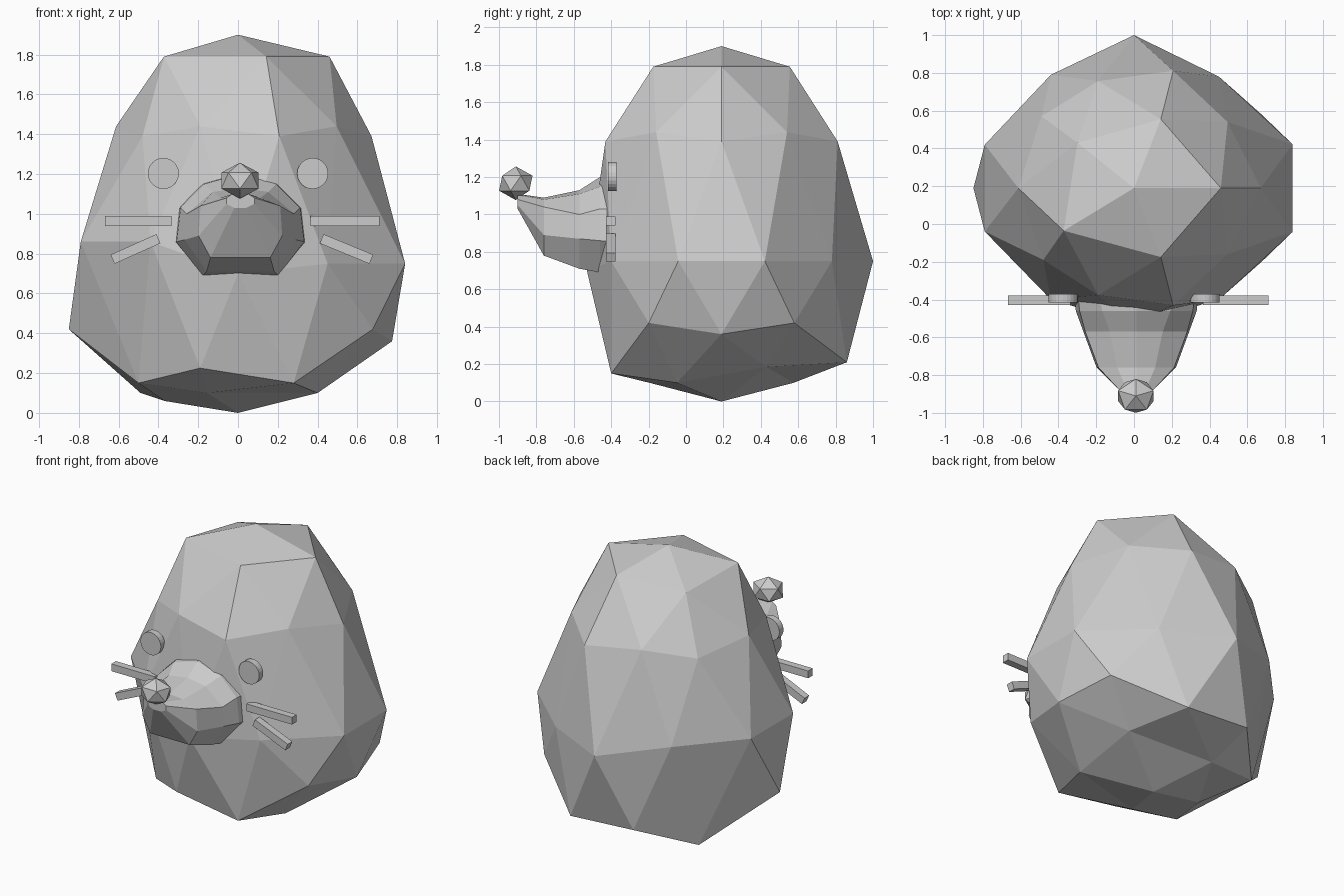
import bpy, bmesh, math
from mathutils import Vector, Matrix

if "Cube" in bpy.data.objects:
    bpy.data.objects.remove(bpy.data.objects["Cube"])

def finish(name, bm):
    bmesh.ops.recalc_face_normals(bm, faces=bm.faces)
    me = bpy.data.meshes.new(name)
    bm.to_mesh(me)
    bm.free()
    ob = bpy.data.objects.new(name, me)
    bpy.context.collection.objects.link(ob)
    return ob

# body: low-poly ball, remapped ring by ring into a broad-bottomed egg
RINGS = [  # ball height, new height, x scale, y scale
    (1.0, 1.90, 1, 1), (0.851, 1.79, .875, .73), (0.526, 1.44, .72, .70),
    (0.447, 1.39, .75, .73), (0.0, .75, .883, .75), (-0.447, .42, .935, .74),
    (-0.526, .36, .91, .74), (-0.851, .10, .94, .77), (-1.0, 0, 1, 1)]
DENTS = {  # (ring, angle): position relative to the body axis
    (1, 144): (-.30, .24, 1.74),
    (3, 144): (-.49, .38, 1.39), (3, -144): (-.48, -.38, 1.39),
    (4, 54): (.45, .59, .75), (4, -54): (.45, -.59, .75),
    (4, 90): (0, .81, .75), (4, -90): (0, -.72, .70),
    (4, 126): (-.44, .60, .85), (4, -126): (-.44, -.59, .86),
    (4, 162): (-.79, .23, .86), (4, -162): (-.79, -.23, .86),
    (5, 108): (-.20, .67, .24), (5, -108): (-.19, -.59, .225),
    (5, 180): (-.85, 0, .42),
    (6, 72): (.28, .67, .21), (6, -72): (.28, -.59, .15),
    (6, 144): (-.49, .37, .10), (6, -144): (-.50, -.37, .15),
    (7, 36): (.40, .24, .185), (7, 180): (-.37, 0, .06)}
bm = bmesh.new()
bmesh.ops.create_icosphere(bm, subdivisions=2, radius=1)
for v in bm.verts:
    i = min(range(len(RINGS)), key=lambda k: abs(RINGS[k][0] - v.co.z))
    _, z, sx, sy = RINGS[i]
    ang = round(math.degrees(math.atan2(v.co.y, v.co.x)))
    if ang == -180:
        ang = 180
    v.co = DENTS.get((i, ang), (v.co.x * sx, v.co.y * sy, z))
    v.co.y += .19
finish("body", bm)

# snout: mirrored half sections lofted forward
SECTIONS = [
    (-.36, [(.19, .68), (.33, .85), (.31, 1.03), (.20, 1.15), (0, 1.21)]),
    (-.46, [(.19, .69), (.32, .86), (.30, 1.03), (.18, 1.15), (0, 1.20)]),
    (-.57, [(.17, .71), (.28, .87), (.27, 1.00), (.14, 1.11), (0, 1.13)]),
    (-.76, [(.15, .78), (.21, .89), (.20, 1.04), (.10, 1.08), (0, 1.09)]),
    (-.90, [(.03, 1.03), (.07, 1.05), (.07, 1.08), (.04, 1.10), (0, 1.11)])]
bm = bmesh.new()
loops = []
for y, half in SECTIONS:
    pts = half + [(-x, z) for x, z in reversed(half[:-1])]
    loops.append([bm.verts.new((x + .012, y, z)) for x, z in pts])
for a, b in zip(loops, loops[1:]):
    n = len(a)
    for i in range(n):
        j = (i + 1) % n
        bm.faces.new((a[i], a[j], b[j], b[i]))
bm.faces.new(loops[0])
bm.faces.new(loops[-1])
finish("snout", bm)

# nose ball
bm = bmesh.new()
bmesh.ops.create_icosphere(bm, subdivisions=1, radius=1, matrix=
    Matrix.Translation((.01, -.91, 1.167)) @ Matrix.Diagonal((.11, .1, .09, 1))
    @ Matrix.Rotation(math.radians(18), 4, 'Z'))
finish("nose_tip", bm)

def whisker(name, p, q):
    p, q = Vector(p), Vector(q)
    d = q - p
    mid = (p + q) / 2
    bm = bmesh.new()
    bmesh.ops.create_cube(bm, size=1, matrix=Matrix.Translation((mid.x, -.403, mid.y))
        @ Matrix.Rotation(-math.atan2(d.y, d.x), 4, 'Y')
        @ Matrix.Diagonal((d.length, .05, .05, 1)))
    finish(name, bm)

# eyes and whiskers on both sides
for s, side in ((-1, "left"), (1, "right")):
    bm = bmesh.new()
    bmesh.ops.create_cone(bm, cap_ends=True, segments=24, radius1=.078, radius2=.078,
        depth=.045, matrix=Matrix.Translation((s * .375, -.394, 1.203))
        @ Matrix.Rotation(math.pi / 2, 4, 'X'))
    finish("eye_" + side, bm)
    whisker("upper_whisker_" + side, (s * .35 + .015, .965), (s * .69 + .022, .965))
    whisker("lower_whisker_" + side, (s * .41 + .01, .875), (s * .65 + .02, .772))
